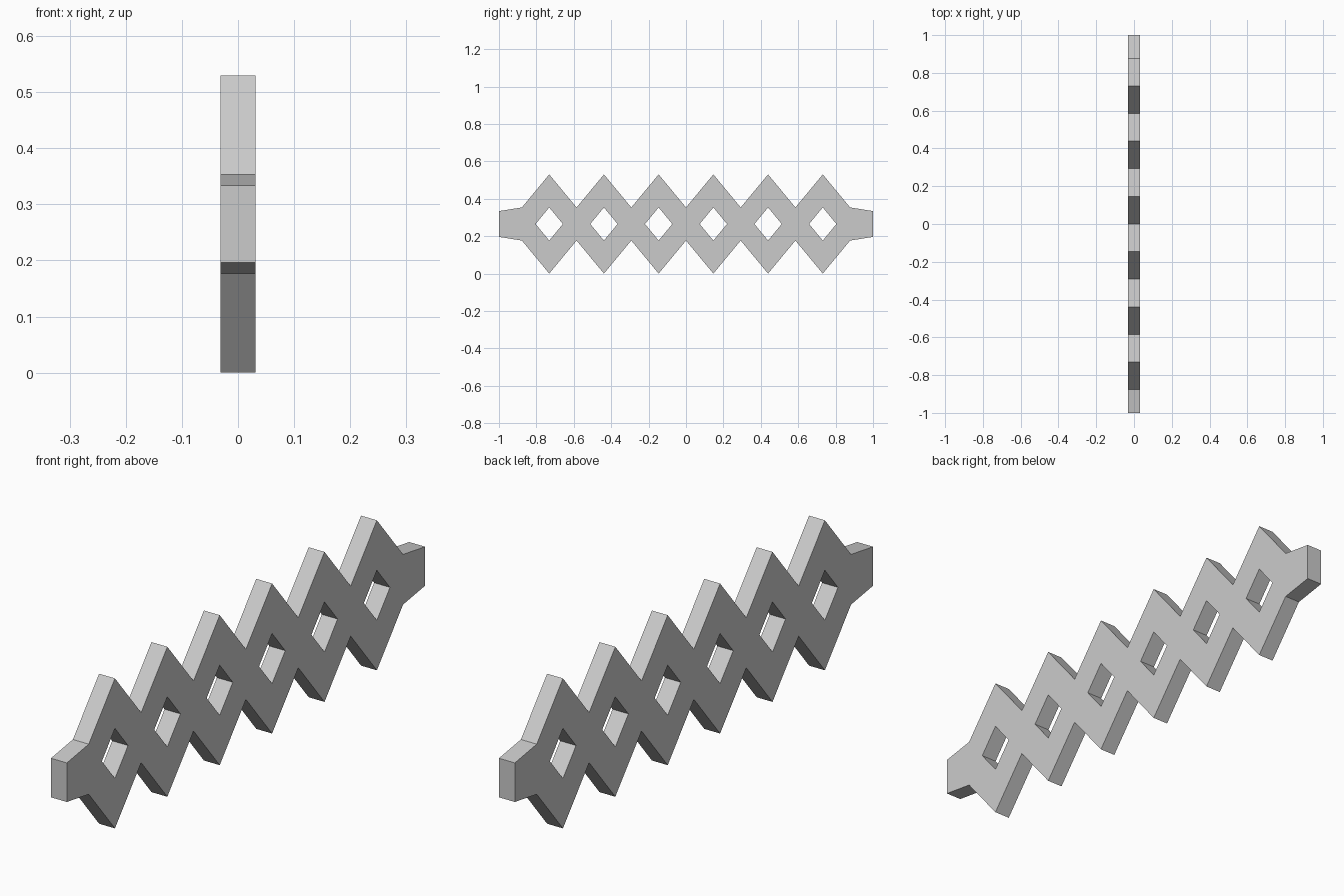
import bpy, bmesh

if "Cube" in bpy.data.objects:
    bpy.data.objects.remove(bpy.data.objects["Cube"])

CELLS, PITCH = 6, 0.2925      # repeated diamonds along y
HALF_X = 0.031                # half thickness
MID, PEAK, WAIST = 0.265, 0.265, 0.0885   # centre height, half heights
HOLE_Y, HOLE_Z = 0.073, 0.0885            # half size of the diamond holes
END_Y, END_Z = 1.0, 0.069                 # blunt end tabs

bm = bmesh.new()


def face(*points):
    bm.faces.new([bm.verts.new((-HALF_X, y, MID + z)) for y, z in points])


# Diamond cells, each a ring of flat faces around its hole
for i in range(CELLS):
    c = (i - (CELLS - 1) / 2) * PITCH
    for s in (-1, 1):
        edge, side = c + s * PITCH / 2, c + s * HOLE_Y
        face((edge, WAIST), (edge, -WAIST), (side, 0))
        for t in (-1, 1):
            face((c, t * PEAK), (edge, t * WAIST), (side, 0), (c, t * HOLE_Z))

# Tapered end tabs
for s in (-1, 1):
    y = s * CELLS * PITCH / 2
    face((y, WAIST), (s * END_Y, END_Z), (s * END_Y, -END_Z), (y, -WAIST))

# Join the sheet and extrude it to full thickness
bmesh.ops.remove_doubles(bm, verts=bm.verts[:], dist=0.0005)
bmesh.ops.recalc_face_normals(bm, faces=bm.faces[:])
sheet = bmesh.ops.extrude_face_region(bm, geom=bm.faces[:], use_keep_orig=True)
moved = [g for g in sheet["geom"] if isinstance(g, bmesh.types.BMVert)]
bmesh.ops.translate(bm, verts=moved, vec=(2 * HALF_X, 0, 0))
bmesh.ops.recalc_face_normals(bm, faces=bm.faces[:])

mesh = bpy.data.meshes.new("lattice_strip")
bm.to_mesh(mesh)
bm.free()
strip = bpy.data.objects.new("lattice_strip", mesh)
bpy.context.collection.objects.link(strip)
